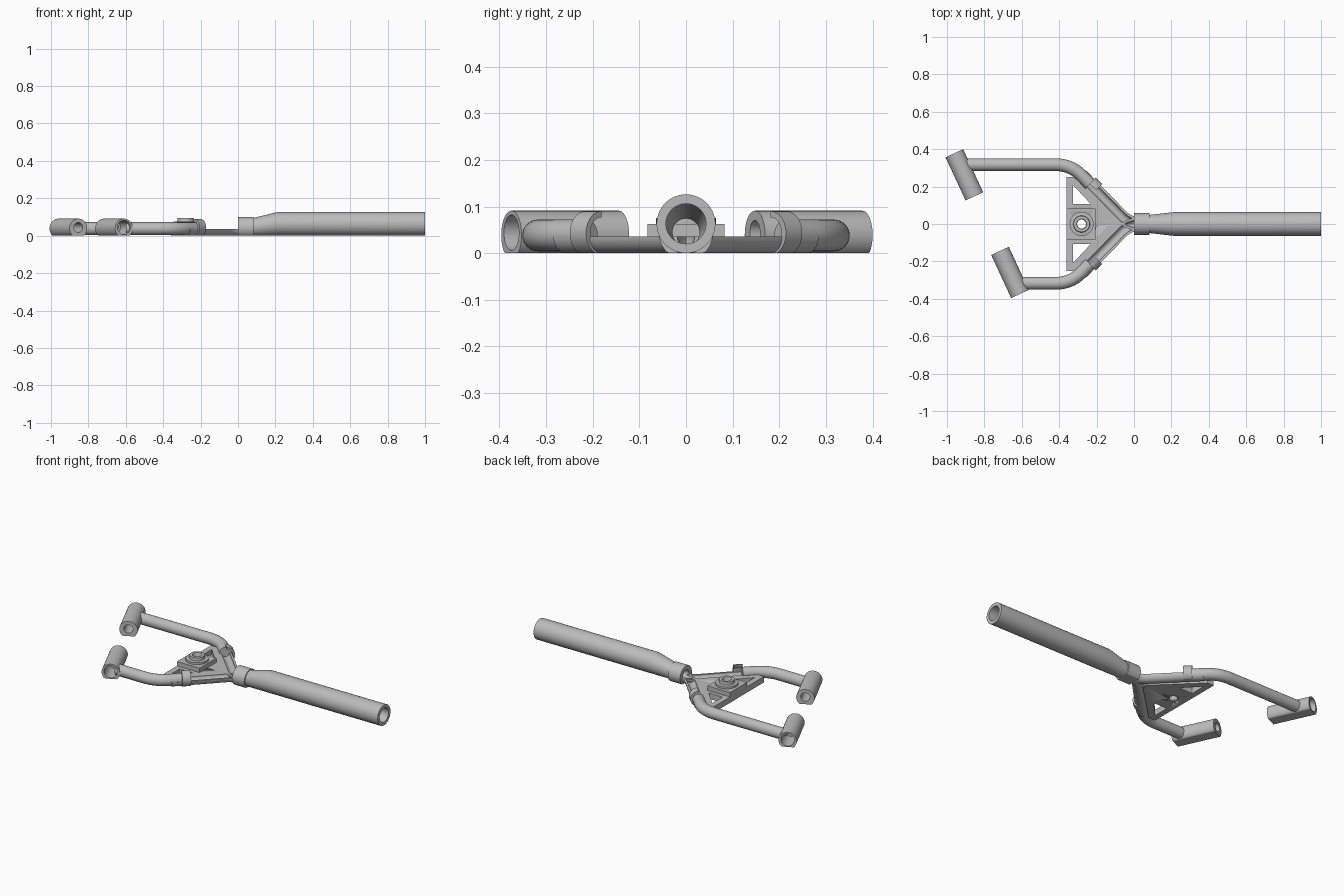
import bpy, bmesh
from math import pi, cos, sin, radians
from mathutils import Vector

if "Cube" in bpy.data.objects:
    bpy.data.objects.remove(bpy.data.objects["Cube"])

grey = bpy.data.materials.new("plain_grey")
grey.use_nodes = True
grey.diffuse_color = (0.5, 0.5, 0.5, 1)
grey.node_tree.nodes["Principled BSDF"].inputs["Base Color"].default_value = (0.5, 0.5, 0.5, 1)


def finish(name, bm):
    bmesh.ops.remove_doubles(bm, verts=bm.verts, dist=1e-5)
    bmesh.ops.recalc_face_normals(bm, faces=bm.faces)
    mesh = bpy.data.meshes.new(name)
    bm.to_mesh(mesh)
    bm.free()
    mesh.materials.append(grey)
    ob = bpy.data.objects.new(name, mesh)
    bpy.context.collection.objects.link(ob)
    bpy.ops.object.select_all(action="DESELECT")
    ob.select_set(True)
    bpy.context.view_layer.objects.active = ob
    bpy.ops.object.shade_smooth_by_angle(angle=radians(35))
    return ob


def skin(bm, rings, loop):
    """Join consecutive rings with quads; loop closes the last to the first."""
    rows = [[bm.verts.new(p) for p in ring] for ring in rings]
    pairs = list(zip(rows, rows[1:])) + ([(rows[-1], rows[0])] if loop else [])
    n = len(rows[0])
    for a, b in pairs:
        for i in range(n):
            j = (i + 1) % n
            bm.faces.new((a[i], a[j], b[j], b[i]))
    if not loop:
        bm.faces.new(rows[0])
        bm.faces.new(rows[-1])


def tube(name, origin, axis, profile, sides=48):
    """Hollow horizontal tube; profile rows are (distance, radius, centre height)."""
    axis = Vector(axis).normalized()
    side = Vector((-axis.y, axis.x, 0))
    rings = []
    for t, r, zc in profile:
        ring = []
        for i in range(sides):
            a = 2 * pi * i / sides
            p = Vector(origin) + axis * t + side * r * cos(a)
            p.z = max(0, zc + r * sin(a))   # flat underside
            ring.append(p)
        rings.append(ring)
    bm = bmesh.new()
    skin(bm, rings, True)
    return finish(name, bm)


def sweep(name, path, section, zc):
    """Sweep a closed section (sideways, up) along a flat path."""
    pts = [Vector((x, y, 0)) for x, y in path]
    rings = []
    for i, p in enumerate(pts):
        d1 = (p - pts[i - 1]).normalized() if i else (pts[1] - p).normalized()
        d2 = (pts[i + 1] - p).normalized() if i < len(pts) - 1 else d1
        d = (d1 + d2).normalized()
        n = Vector((-d.y, d.x, 0)) / max(0.5, d.dot(d1))
        rings.append([p + n * u + Vector((0, 0, max(0, zc + w))) for u, w in section])
    bm = bmesh.new()
    skin(bm, rings, False)
    return finish(name, bm)


def prism(name, outline, z0, z1):
    bm = bmesh.new()
    skin(bm, [[(x, y, z) for x, y in outline] for z in (z0, z1)], False)
    return finish(name, bm)


def arc(r, a0, a1, n=20):
    return [(r * cos(a0 + (a1 - a0) * i / n), r * sin(a0 + (a1 - a0) * i / n))
            for i in range(n + 1)]


def bend(a, b, c, n=10):
    """Rounded corner from a to c, pulled toward b."""
    out = []
    for i in range(n + 1):
        t = i / n
        out.append(tuple((1 - t) ** 2 * p + 2 * t * (1 - t) * q + t * t * r
                         for p, q, r in zip(a, b, c)))
    return out


# Hollow handle with tapered neck, and the collar at its end
tube("handle", (0, 0, 0), (1, 0, 0), [
    (0.07, 0.047, 0.045), (0.21, 0.063, 0.063), (1.0, 0.063, 0.063),
    (1.0, 0.043, 0.063), (0.22, 0.043, 0.063), (0.08, 0.029, 0.045), (0.07, 0.029, 0.045)])
tube("collar", (0, 0, 0), (1, 0, 0), [
    (0, 0.058, 0.043), (0.083, 0.058, 0.043), (0.083, 0.029, 0.045), (0, 0.029, 0.045)])

# Fork: round arms, open channels, clips and end sleeves
round_section = arc(0.034, 0, 2 * pi, 32)[:-1]
channel_section = arc(0.036, pi, 2 * pi) + arc(0.023, 2 * pi, pi)
for s, label, arm_end, sleeve_x, sleeve_y in (
        (1, "left", -0.892, -0.907, 0.263), (-1, "right", -0.60, -0.663, -0.259)):
    side = lambda pts: [(x, s * y) for x, y in pts]
    corner = bend((-0.42, 0.317), (-0.337, 0.317), (-0.28, 0.259))
    sweep(label + "_arm", side([(arm_end, 0.317)] + corner + [(-0.235, 0.213)]),
          round_section, 0.038)
    sweep(label + "_channel",
          side([(-0.28, 0.259)] + bend((-0.065, 0.04), (-0.03, 0.005), (0.01, 0.004), 6)),
          channel_section, 0.036)
    clip = arc(0.047, -pi / 2, pi / 2) + arc(0.034, pi / 2, -pi / 2)
    sweep(label + "_clip", side([(-0.238, 0.216), (-0.203, 0.181)]),
          [(s * u, w) for u, w in clip], 0.043)
    # Stepped bore: wide at the outer end, narrow at the inner end
    k = 0.127
    tube(label + "_sleeve", (sleeve_x, sleeve_y, 0), (-0.42 * s, 0.907 * s, 0), [
        (-k, 0.052, 0.039), (k, 0.052, 0.039), (k, 0.038, 0.044),
        (0.0, 0.038, 0.044), (0.0, 0.026, 0.044), (-k, 0.026, 0.044)])
    # Web strip beside the channel, leaving a triangular window
    prism(label + "_web", side([(-0.36, 0.25), (-0.315, 0.25), (-0.07, 0.01),
                                (-0.14, 0.01), (-0.325, 0.207), (-0.36, 0.207)]), 0, 0.036)

# Web frame and raised cross block
rear = prism("rear_bar", [(-0.36, -0.21), (-0.325, -0.21), (-0.325, 0.21), (-0.36, 0.21)], 0, 0.036)
base = prism("web_base", [(-0.36, -0.108), (-0.21, -0.108), (-0.07, 0),
                          (-0.21, 0.108), (-0.36, 0.108)], 0, 0.036)
block = prism("cross_block", [(-0.36, -0.083), (-0.205, -0.083),
                              (-0.205, 0.083), (-0.36, 0.083)], 0.03, 0.063)

# Stepped hub ring with a hole right through
hub_x = -0.28
bm = bmesh.new()
skin(bm, [[(hub_x + r * cos(2 * pi * i / 40), r * sin(2 * pi * i / 40), z) for i in range(40)]
          for r, z in ((0.064, 0.0), (0.064, 0.075), (0.045, 0.077), (0.043, 0.095),
                       (0.027, 0.095), (0.024, 0.09), (0.024, 0.0))], True)
finish("hub", bm)

cutter = prism("hole_cutter", [(hub_x + x, y) for x, y in arc(0.024, 0, 2 * pi, 40)[:-1]], -0.1, 0.2)
cutter.hide_render = True
cutter.hide_set(True)
cutter.display_type = "WIRE"
for ob in (base, block):
    mod = ob.modifiers.new("hub_hole", "BOOLEAN")
    mod.operation = "DIFFERENCE"
    mod.solver = "EXACT"
    mod.object = cutter
